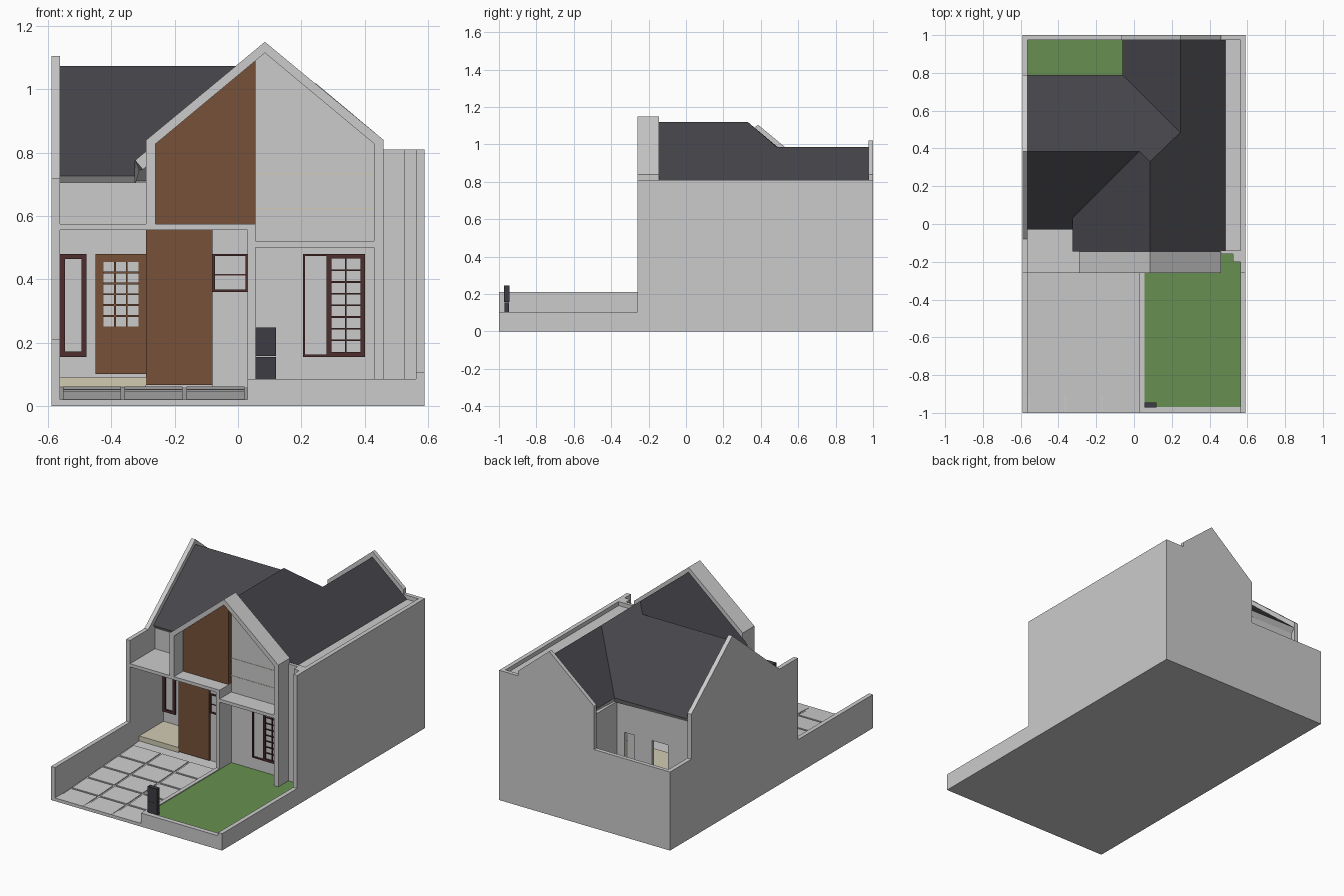
import bpy, bmesh

if "Cube" in bpy.data.objects:
    bpy.data.objects.remove(bpy.data.objects["Cube"])

def material(name, r, g, b):
    m = bpy.data.materials.new(name)
    m.diffuse_color = (r, g, b, 1)
    m.use_nodes = True
    m.node_tree.nodes["Principled BSDF"].inputs["Base Color"].default_value = m.diffuse_color
    return m

GRAY = material("wall_gray", .6, .6, .6)
ROOF = material("roof_charcoal", .06, .059, .067)
BROWN = material("wood_brown", .18, .083, .04)
RED = material("frame_dark_red", .075, .027, .027)
GREEN = material("lawn_green", .135, .28, .08)
CREAM = material("floor_cream", .64, .6, .45)
DARK = material("post_dark", .046, .046, .056)

def make(name, bm, *mats):
    bmesh.ops.recalc_face_normals(bm, faces=bm.faces)
    me = bpy.data.meshes.new(name)
    bm.to_mesh(me)
    bm.free()
    for m in mats:
        me.materials.append(m)
    ob = bpy.data.objects.new(name, me)
    bpy.context.collection.objects.link(ob)
    return ob

def prism(name, pts, axis, a, b, mat):
    """Extrude a profile from a to b along x (points y,z) or y (points x,z)."""
    bm = bmesh.new()
    at = (lambda p: (a, *p)) if axis == 'x' else (lambda p: (p[0], a, p[1]))
    f = bm.faces.new([bm.verts.new(at(p)) for p in pts])
    r = bmesh.ops.extrude_face_region(bm, geom=[f])
    vs = [v for v in r['geom'] if isinstance(v, bmesh.types.BMVert)]
    bmesh.ops.translate(bm, verts=vs, vec=(b - a, 0, 0) if axis == 'x' else (0, b - a, 0))
    return make(name, bm, mat)

def box(name, x0, x1, y0, y1, z0, z1, mat=GRAY):
    return prism(name, [(x0, z0), (x1, z0), (x1, z1), (x0, z1)], 'y', y0, y1, mat)

def frame(name, x0, x1, z0, z1, y, w, mat=RED):
    """Four thin bars around an opening, standing proud of the wall at y."""
    t = y - .009
    box(name + "_left", x0, x0 + w, t, y, z0, z1, mat)
    box(name + "_right", x1 - w, x1, t, y, z0, z1, mat)
    box(name + "_bottom", x0 + w, x1 - w, t, y, z0, z0 + w, mat)
    box(name + "_top", x0 + w, x1 - w, t, y, z1 - w, z1, mat)

def bars(name, x0, x1, z0, z1, y, cols, rows, w, mat):
    """Glazing bars dividing an opening into cols x rows panes."""
    for i in range(1, cols):
        x = x0 + (x1 - x0) * i / cols
        box(f"{name}_upright_{i}", x - w / 2, x + w / 2, y - .008, y, z0, z1, mat)
    for j in range(1, rows):
        z = z0 + (z1 - z0) * j / rows
        box(f"{name}_rail_{j}", x0, x1, y - .007, y, z - w / 2, z + w / 2, mat)

# plot base and raised house floor
box("plot_base", -.59, .59, -1, 1, 0, .02)
box("lawn_base", .03, .563, -1, -.145, .02, .075)
box("house_base", -.563, .563, .07, .975, .02, .075)
box("hall_base", -.29, .563, -.15, .07, .02, .075)
box("interior_floor", -.563, .455, .09, .75, .075, .09, CREAM)
box("front_lawn", .055, .563, -.97, -.14, .07, .08, GREEN)
box("back_lawn", -.563, -.06, .765, .975, .07, .085, GREEN)
box("lawn_curb_side", .03, .055, -1, -.15, .02, .085)
box("lawn_curb_front", .055, .59, -1, -.97, .02, .085)

# sloping driveway with paving slabs
prism("driveway_bed", [(-1, .01), (-.15, .01), (-.15, .06), (-1, .015)], 'x', -.563, .03, GRAY)
for i in range(3):
    for j in range(5):
        x = -.553 + i * .195
        y = -1 + j * .155
        za, zb = .015 + (y + 1) * .053, .015 + (y + 1.143) * .053
        prism(f"paving_{i}_{j}", [(y, za), (y + .143, zb), (y + .143, zb + .005), (y, za + .005)],
              'x', x, x + .183, GRAY)
box("porch_step", -.563, -.29, -.17, .075, .02, .09, CREAM)

# boundary walls
prism("left_gable_wall", [(-1, 0), (1, 0), (1, .49), (.79, .49), (.79, .77), (.385, 1.105),
                          (-.08, .72), (-.26, .72), (-.26, .21), (-1, .21)], 'x', -.59, -.563, GRAY)
prism("right_wall", [(-1, 0), (1, 0), (1, .81), (-.26, .81), (-.26, .105), (-1, .105)],
      'x', .563, .59, GRAY)
prism("back_gable_wall", [(-.563, 0), (.563, 0), (.563, .81), (.46, .81), (.46, .84), (.245, 1.02),
                          (-.065, .76), (-.065, .49), (-.563, .49)], 'y', .975, 1, GRAY)
box("side_gutter", .455, .563, -.14, .975, .02, .785)
box("side_pier_inner", .455, .525, -.16, -.14, .02, .81)
box("side_pier_outer", .525, .563, -.2, -.14, .02, .81)

# front gable frame with infill panels
prism("front_gable_frame", [(.43, .02), (.46, .02), (.46, .84), (.085, 1.15), (-.29, .84), (-.29, .575),
                            (-.26, .575), (-.26, .828), (.085, 1.115), (.43, .828)], 'y', -.26, -.145, GRAY)
prism("upper_wood_panel", [(-.26, .575), (.055, .575), (.055, 1.09), (-.26, .828)], 'y', -.17, -.14, BROWN)
prism("upper_gray_panel", [(.055, .52), (.43, .52), (.43, .828), (.085, 1.115), (.055, 1.09)],
      'y', -.145, -.125, GRAY)
for z in (.623, .732):
    box("panel_joint", .055, .43, -.147, -.145, z - .0015, z + .0015, CREAM)

# floor slabs and dividing fin
box("balcony_slab", -.563, .055, -.26, .09, .555, .575)
box("upper_floor", -.563, .455, .09, .76, .555, .575)
box("entry_canopy", .055, .43, -.26, -.14, .5, .52)
box("dividing_fin", .03, .055, -.26, -.13, .02, .555)

# house walls
box("porch_wall", -.563, -.29, .07, .09, .02, .555)
box("balcony_back_wall", -.563, -.265, -.015, .01, .575, .705)
box("balcony_side_wall", -.29, -.265, -.145, .1, .575, .76)
box("wood_entry_block", -.29, -.08, -.17, .09, .065, .555, BROWN)
box("hall_wall", -.08, .03, -.155, -.13, .02, .555)
box("room_wall", .055, .455, -.145, -.125, .02, .52)
box("rear_side_wall", -.06, -.035, .74, .98, .02, .70)
box("rear_wall_top", -.563, -.035, .745, .765, .52, .71)
for n, (a, b) in enumerate(((-.563, -.41), (-.30, -.18), (-.11, -.035))):
    box(f"rear_wall_{n}", a, b, .745, .765, .02, .52)
box("rear_door", -.18, -.11, .72, .735, .02, .52)

# porch window
frame("porch_window", -.563, -.478, .155, .48, .07, .016)
# wooden porch door with glazed grid
box("porch_door", -.45, -.29, .06, .07, .1, .48, BROWN)
box("porch_door_glass", -.425, -.315, .056, .06, .25, .455)
bars("porch_door_bar", -.425, -.315, .25, .455, .057, 3, 6, .006, BROWN)
# small hall window
frame("hall_window", -.08, .03, .36, .48, -.155, .007)
box("hall_window_rail", -.073, .023, -.159, -.155, .412, .416, RED)
# large room window: plain pane and glazed grid
frame("room_window", .205, .402, .155, .48, -.145, .007)
frame("room_casement", .28, .402, .155, .48, -.146, .015)
bars("room_casement_bar", .295, .387, .17, .465, -.145, 2, 8, .005, RED)

# meter post by the kerb
box("meter_post_lower", .055, .12, -.97, -.945, .08, .155, DARK)
box("meter_post_upper", .055, .12, -.972, -.945, .157, .247, DARK)

# roof: connected pitched planes, dark above and gray below
S, H = .84, 1.12
zx = lambda x: H - S * abs(x - .085)
zr = lambda x: .986 - S * abs(x - .245)
zy = lambda y: 1.074 - S * abs(y - .385)
pts = {
    'F0': (.085, -.145, H), 'F1': (.085, .33, H), 'B': (.03, .385, 1.074),
    'L': (-.563, .385, 1.074), 'LE': (-.563, -.03, zy(-.03)), 'VE': (-.325, -.03, zy(-.03)),
    'V': (-.325, .03, zx(-.325)), 'FE': (-.325, -.145, zx(-.325)),
    'R': (.245, .485, .986), 'RB': (.245, .975, .986),
    'EB': (.49, .975, zx(.49)), 'EF': (.49, -.145, zx(.49)),
    'W': (-.06, .79, zr(-.06)), 'LB': (-.563, .79, zy(.79)), 'WB': (-.06, .975, zr(-.06)),
}
bm = bmesh.new()
vs = {k: bm.verts.new(p) for k, p in pts.items()}
for loop in ("L LE VE V B", "F0 F1 B V FE", "F0 EF EB RB R F1", "L B F1 R W LB", "R RB WB W"):
    f = bm.faces.new([vs[k] for k in loop.split()])
    f.normal_update()
bmesh.ops.recalc_face_normals(bm, faces=bm.faces)
if sum(f.normal.z for f in bm.faces) < 0:
    bmesh.ops.reverse_faces(bm, faces=bm.faces)
me = bpy.data.meshes.new("roof")
bm.to_mesh(me)
bm.free()
me.materials.append(ROOF)
me.materials.append(GRAY)
roof = bpy.data.objects.new("roof", me)
bpy.context.collection.objects.link(roof)
mod = roof.modifiers.new("thickness", 'SOLIDIFY')
mod.thickness, mod.offset = .038, -1
mod.material_offset = mod.material_offset_rim = 1
